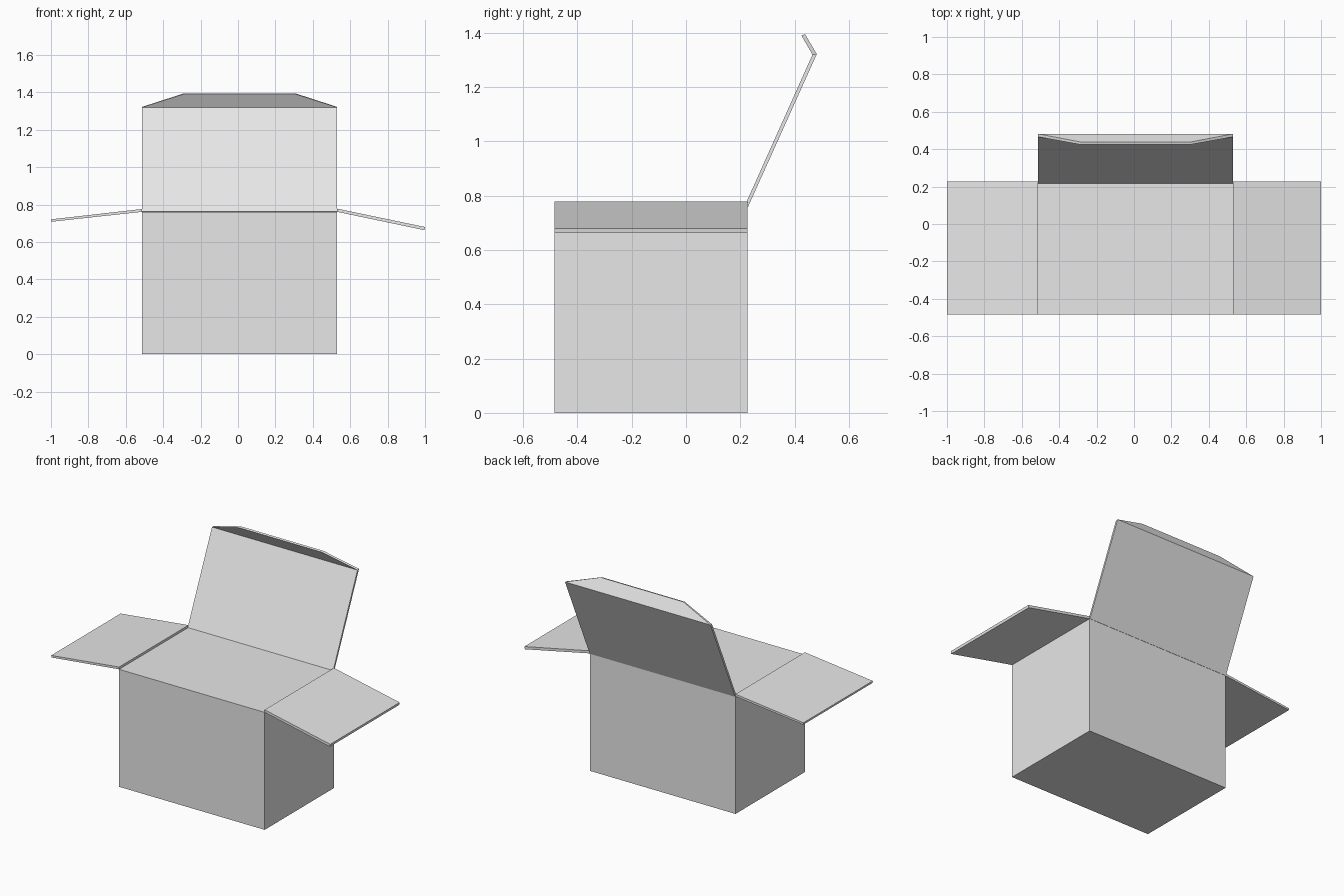
import bpy
import bmesh

cube = bpy.data.objects.get("Cube")
if cube:
    bpy.data.objects.remove(cube, do_unlink=True)

# Plain grey card
card = bpy.data.materials.new("grey card")
card.use_nodes = True
GREY = (0.8, 0.8, 0.8, 1)
card.diffuse_color = GREY
card.node_tree.nodes["Principled BSDF"].inputs["Base Color"].default_value = GREY

LEFT, RIGHT = 0.53, -0.513
FRONT, BACK = -0.484, 0.226
TOP = 0.761


def loft(name, start, end):
    """Solid between two matching loops of points."""
    bm = bmesh.new()
    a = [bm.verts.new(p) for p in start]
    b = [bm.verts.new(p) for p in end]
    bm.faces.new(a)
    bm.faces.new(b)
    n = len(a)
    for i in range(n):
        j = (i + 1) % n
        bm.faces.new((a[i], a[j], b[j], b[i]))
    bmesh.ops.recalc_face_normals(bm, faces=bm.faces)
    mesh = bpy.data.meshes.new(name)
    bm.to_mesh(mesh)
    bm.free()
    mesh.materials.append(card)
    obj = bpy.data.objects.new(name, mesh)
    bpy.context.collection.objects.link(obj)
    return obj


def along_y(name, profile):
    return loft(name, [(x, FRONT, z) for x, z in profile],
                [(x, BACK, z) for x, z in profile])


# Closed box body
along_y("box_body", [(RIGHT, 0), (LEFT, 0), (LEFT, TOP), (RIGHT, TOP)])

# Side flaps, the left one drooping a little further
along_y("left_flap", [(LEFT, TOP), (LEFT, 0.778), (1, 0.68), (0.997, 0.663)])
along_y("right_flap", [(RIGHT, TOP), (RIGHT, 0.776), (-1, 0.721), (-0.999, 0.708)])

# Raised lid panel, leaning back from the rear edge
lid = [(0.217, 0.764), (0.229, 0.76), (0.482, 1.322), (0.466, 1.32)]
loft("lid_panel", [(RIGHT, y, z) for y, z in lid], [(LEFT, y, z) for y, z in lid])

# Tapered tuck flap folded forward from the lid's top edge
bend = [(0.466, 1.32), (0.482, 1.322)]
tip = [(0.439, 1.395), (0.425, 1.391)]
loft("tuck_flap",
     [(RIGHT, y, z) for y, z in bend] + [(-0.288, y, z) for y, z in tip],
     [(LEFT, y, z) for y, z in bend] + [(0.305, y, z) for y, z in tip])
